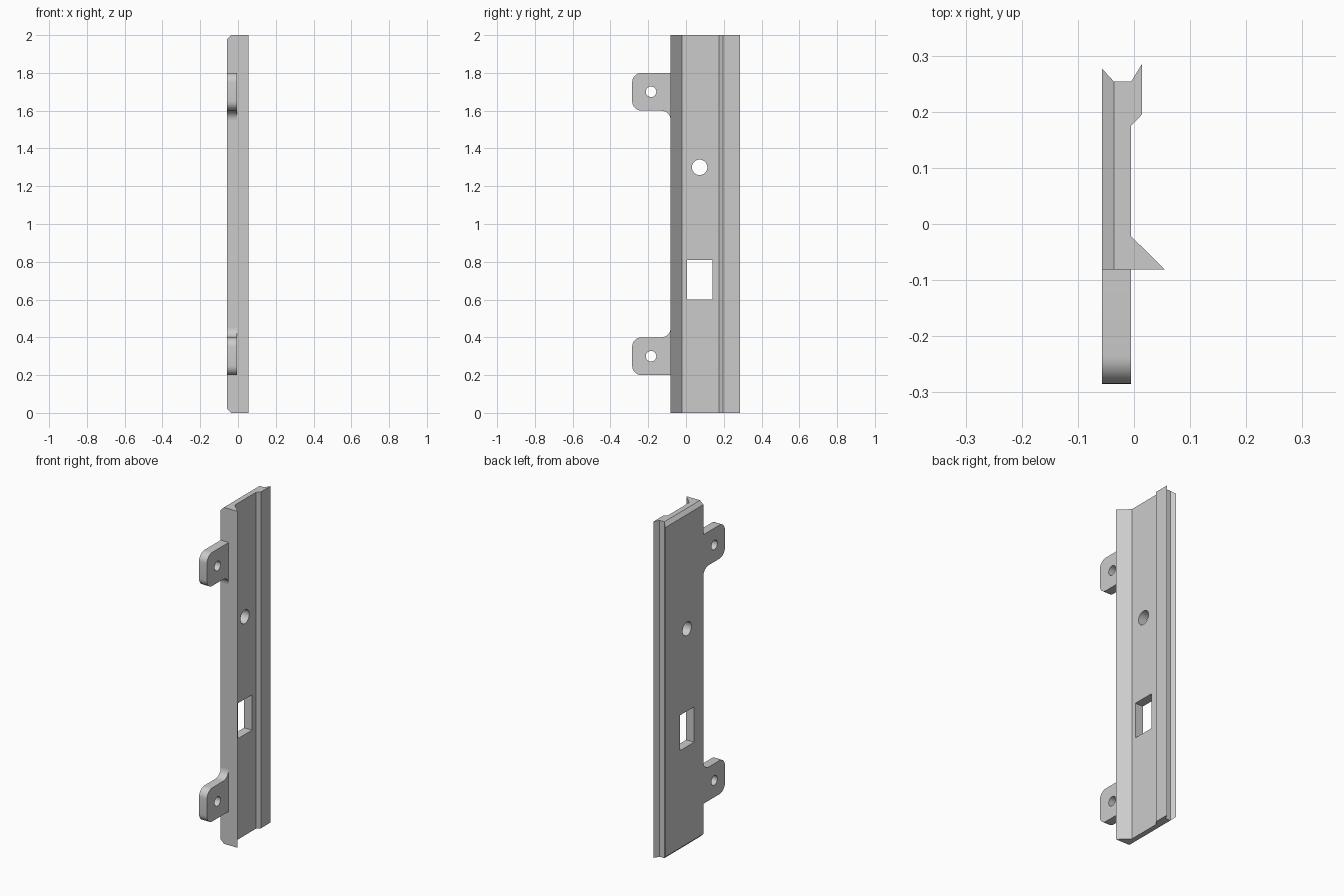
import bpy, bmesh, math
from mathutils import Vector

cube = bpy.data.objects.get("Cube")
if cube:
    bpy.data.objects.remove(cube, do_unlink=True)

HEIGHT = 2.0
BACK, PLATE = -0.057, -0.005      # x of the rear and front plate faces
FRONT_EDGE = -0.081               # y where the tabs join the rail

grey = bpy.data.materials.new("light grey")
grey.use_nodes = True
colour = (0.6, 0.6, 0.6, 1)
grey.diffuse_color = colour
grey.node_tree.nodes["Principled BSDF"].inputs["Base Color"].default_value = colour


def prism(name, points, direction, chamfer=None):
    """Extrude a closed outline along a direction."""
    bm = bmesh.new()
    face = bm.faces.new([bm.verts.new(p) for p in points])
    moved = bmesh.ops.extrude_face_region(bm, geom=[face])["geom"]
    bmesh.ops.translate(bm, vec=Vector(direction),
                        verts=[v for v in moved if isinstance(v, bmesh.types.BMVert)])
    if chamfer:
        for co, no in chamfer:
            cut = bmesh.ops.bisect_plane(bm, geom=bm.verts[:] + bm.edges[:] + bm.faces[:],
                                         plane_co=co, plane_no=no, clear_outer=True)
            edges = [e for e in cut["geom_cut"] if isinstance(e, bmesh.types.BMEdge)]
            bmesh.ops.holes_fill(bm, edges=edges)
    bmesh.ops.recalc_face_normals(bm, faces=bm.faces[:])
    mesh = bpy.data.meshes.new(name)
    bm.to_mesh(mesh)
    bm.free()
    mesh.materials.append(grey)
    obj = bpy.data.objects.new(name, mesh)
    bpy.context.collection.objects.link(obj)
    return obj


def arc(y, z, radius, start, end, steps=8):
    """Points of an arc in the side plane, angles in degrees."""
    angles = [math.radians(start + (end - start) * i / steps) for i in range(steps + 1)]
    return [(y + radius * math.cos(a), z + radius * math.sin(a)) for a in angles]


def side_prism(name, outline, x0, x1):
    return prism(name, [(x0, y, z) for y, z in outline], (x1 - x0, 0, 0))


def activate(obj):
    bpy.ops.object.select_all(action='DESELECT')
    obj.select_set(True)
    bpy.context.view_layer.objects.active = obj


def cut_through(obj, outline):
    """Cut an outline right through the part."""
    cutter = side_prism("cutter", outline, -0.2, 0.2)
    cutter.hide_render = True
    mod = obj.modifiers.new("opening", 'BOOLEAN')
    mod.operation, mod.solver, mod.object = 'DIFFERENCE', 'EXACT', cutter
    activate(obj)
    bpy.ops.object.modifier_apply(modifier=mod.name)
    bpy.data.objects.remove(cutter, do_unlink=True)


def round_hole(y, z, radius):
    return arc(y, z, radius, 0, 360, 32)[:-1]


# Rail with wedge lip, raised strip and notched rear edge; rear ends are chamfered
profile = [(BACK, FRONT_EDGE), (0.055, FRONT_EDGE), (PLATE, -0.022), (PLATE, 0.175),
           (0.014, 0.195), (0.014, 0.285), (PLATE, 0.254), (-0.036, 0.254), (BACK, 0.277)]
chamfers = [((-0.036, 0, HEIGHT), (-1, 0, 1)), ((-0.036, 0, 0), (-1, 0, -1))]
rail = prism("rail", [(x, y, 0) for x, y in profile], (0, 0, HEIGHT), chamfers)
cut_through(rail, round_hole(0.072, 1.3, 0.041))
cut_through(rail, [(0.005, 0.6), (0.139, 0.6), (0.139, 0.81), (0.005, 0.81)])

# Mounting tabs, mirrored so each root fillet faces the middle of the rail
R = 0.05
TIP = -0.285
lower = ([(FRONT_EDGE, 0.2)]
         + arc(TIP + R, 0.2 + R, R, 270, 180)
         + arc(TIP + R, 0.4 - R, R, 180, 90)
         + arc(FRONT_EDGE - R, 0.4 + R, R, -90, 0))
upper = [(y, HEIGHT - z) for y, z in lower]
parts = [rail]
for name, outline, z in (("lower_tab", lower, 0.3), ("upper_tab", upper, 1.7)):
    tab = side_prism(name, outline, BACK, PLATE)
    cut_through(tab, round_hole(-0.185, z, 0.028))
    parts.append(tab)

# Smooth the curved walls and keep the edges crisp
for part in parts:
    activate(part)
    bpy.ops.object.shade_smooth_by_angle(angle=math.radians(30))
